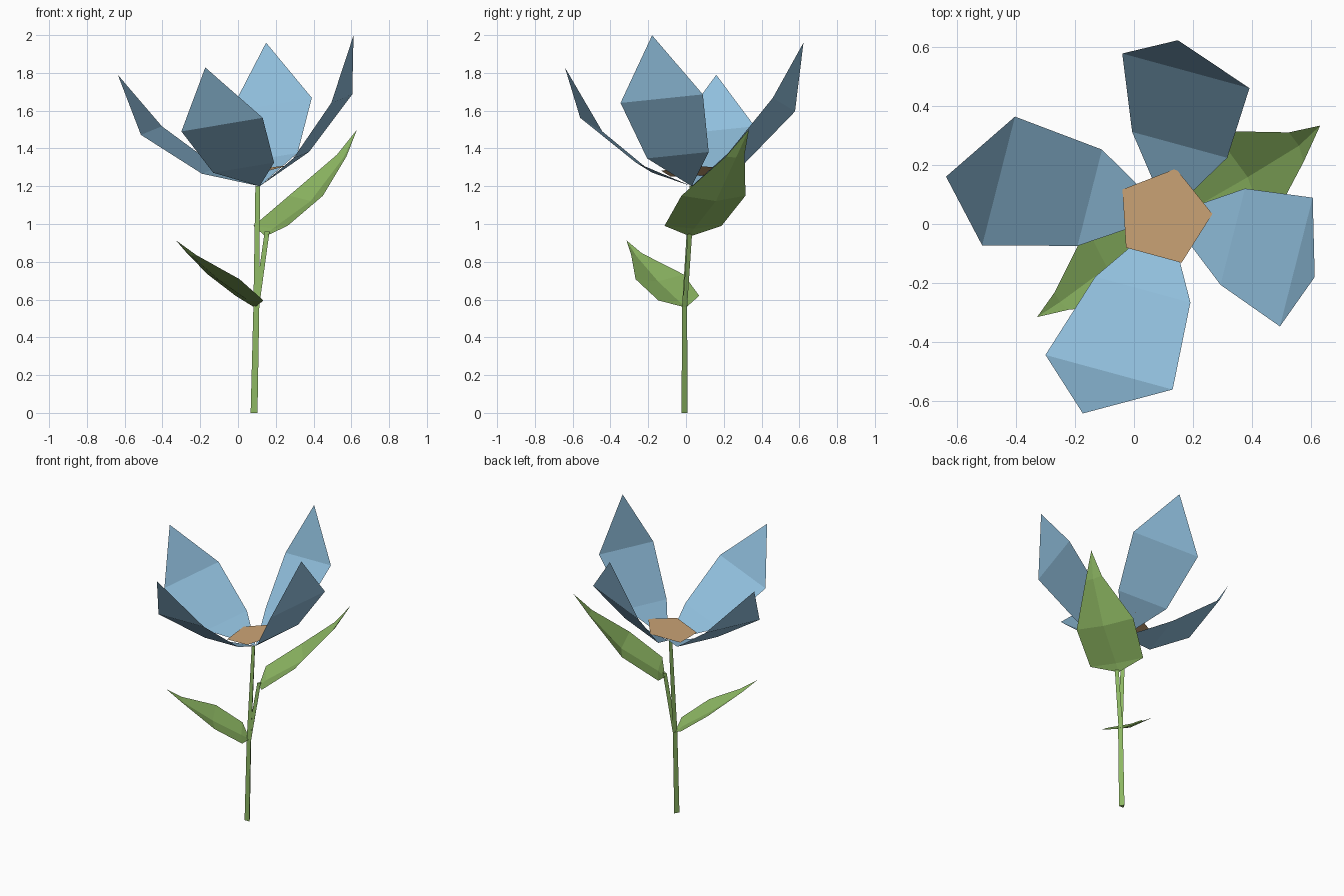
import bpy, math
from mathutils import Vector, Matrix

if "Cube" in bpy.data.objects:
    bpy.data.objects.remove(bpy.data.objects["Cube"])


def material(name, rgb):
    m = bpy.data.materials.new(name)
    m.diffuse_color = (*rgb, 1)
    m.use_nodes = True
    m.node_tree.nodes["Principled BSDF"].inputs["Base Color"].default_value = m.diffuse_color
    return m


BLUE = material("petal blue", (0.28, 0.52, 0.72))
GREEN = material("leaf green", (0.27, 0.48, 0.125))
TAN = material("centre tan", (0.60, 0.37, 0.18))


def make(name, verts, faces, mat):
    me = bpy.data.meshes.new(name)
    me.from_pydata([tuple(v) for v in verts], [], faces)
    me.materials.append(mat)
    me.update()
    ob = bpy.data.objects.new(name, me)
    bpy.context.collection.objects.link(ob)
    return ob


# tapered three-sided tube through (x, y, z, radius) points, flat side to the front
def tube(name, path):
    verts, faces = [], []
    for x, y, z, r in path:
        for k in range(3):
            a = math.radians(90 + 120 * k)
            verts.append((x + r * math.cos(a), y + r * math.sin(a), z))
    for i in range(len(path) - 1):
        for k in range(3):
            a, b = 3 * i + k, 3 * i + (k + 1) % 3
            faces.append((a, b, b + 3, a + 3))
    n = len(verts)
    faces += [(2, 1, 0), (n - 3, n - 2, n - 1)]
    make(name, verts, faces, GREEN)


tube("stem", [(0.085, -0.013, 0, 0.021), (0.097, -0.012, 0.56, 0.018),
              (0.104, 0.026, 1.2, 0.014)])
tube("branch", [(0.098, -0.01, 0.56, 0.016), (0.154, 0.018, 0.96, 0.015)])


# leaf: base, pairs of edge points, tip; the midrib sinks below the edges
def leaf(name, base, rows, tip, drops):
    base, tip = Vector(base), Vector(tip)
    rows = [(Vector(a), Vector(b)) for a, b in rows]
    up = (tip - base).cross(rows[1][1] - rows[1][0]).normalized()
    if up.z < 0:
        up = -up
    verts, faces = [base], []
    for (a, b), d in zip(rows, drops):
        verts += [a, (a + b) / 2 - up * d, b]
    verts.append(tip)
    faces += [(0, 1, 2), (0, 2, 3)]
    for i in range(len(rows) - 1):
        k = 1 + 3 * i
        faces += [(k, k + 3, k + 4, k + 1), (k + 1, k + 4, k + 5, k + 2)]
    t = len(verts) - 1
    faces += [(t - 3, t, t - 2), (t - 2, t, t - 1)]
    make(name, verts, faces, GREEN)


leaf("upper_leaf", (0.145, 0.022, 0.935),
     [((0.262, -0.114, 0.99), (0.082, 0.188, 0.99)),
      ((0.45, -0.024, 1.15), (0.27, 0.315, 1.15)),
      ((0.574, 0.21, 1.357), (0.524, 0.31, 1.367))],
     (0.63, 0.333, 1.5), (0.02, 0.04, 0.015))
leaf("lower_leaf", (0.088, 0.0, 0.558),
     [((0.135, -0.146, 0.595), (-0.013, 0.07, 0.62)),
      ((0.008, -0.267, 0.708), (-0.16, -0.013, 0.733)),
      ((-0.22, -0.29, 0.835), (-0.27, -0.233, 0.845))],
     (-0.328, -0.315, 0.913), (0.015, 0.03, 0.01))

# tilted frame of the flower head
up = Vector((-0.18, -0.056, 0.982)).normalized()
out = Vector((0.624, -0.170, 0.106))
out = (out - up * out.dot(up)).normalized()
side = up.cross(out)
head = Matrix.Translation((0.115, 0.03, 1.2)) @ Matrix((out, side, up)).transposed().to_4x4()

# four petals, each a bent sheet widening to a pointed tip
PETAL = [(0, 0, 0), (0.254, -0.169, 0.126), (0.254, 0.169, 0.126),
         (0.529, -0.226, 0.386), (0.529, 0.226, 0.386), (0.655, 0, 0.707)]
for k in range(4):
    m = head @ Matrix.Rotation(k * math.pi / 2, 4, 'Z')
    make(f"petal_{k + 1}", [m @ Vector(p) for p in PETAL],
         [(0, 1, 2), (1, 3, 4, 2), (3, 5, 4)], BLUE)

# five-sided flower centre
disc = [head @ Vector((0.168 * math.cos(a), 0.168 * math.sin(a), 0.081))
        for a in (math.radians(18 + 72 * k) for k in range(5))]
make("flower_centre", disc, [tuple(range(5))], TAN)
